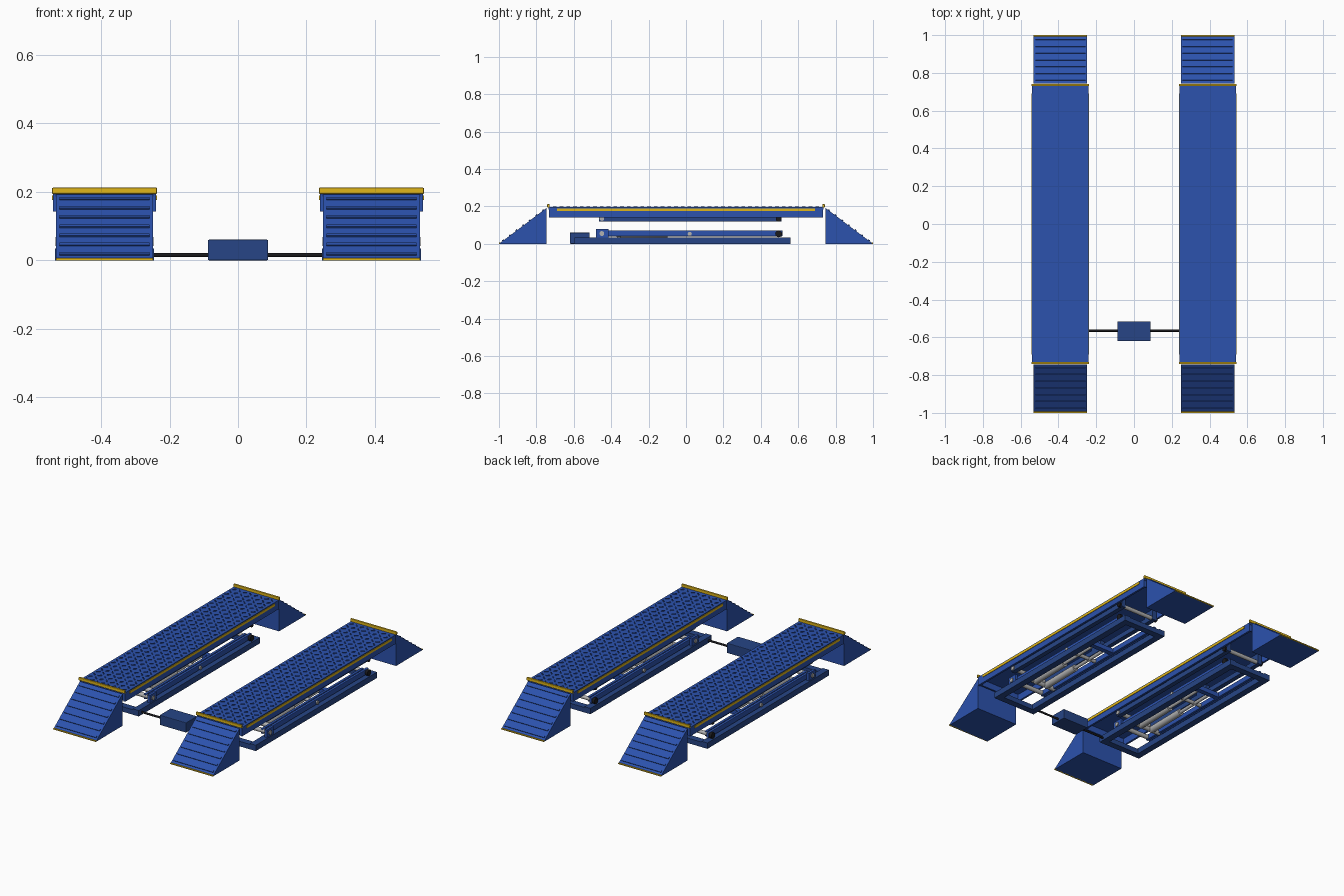
import bpy, bmesh, math
from mathutils import Matrix, Vector

if "Cube" in bpy.data.objects:
    bpy.data.objects.remove(bpy.data.objects["Cube"])


def material(name, col):
    m = bpy.data.materials.new(name)
    m.diffuse_color = (*col, 1)
    m.use_nodes = True
    m.node_tree.nodes["Principled BSDF"].inputs["Base Color"].default_value = m.diffuse_color
    return m


BLUE = material("blue_paint", (0.025, 0.085, 0.42))
NAVY = material("dark_blue_paint", (0.02, 0.06, 0.24))
YELLOW = material("yellow_paint", (0.75, 0.47, 0.01))
STEEL = material("steel", (0.45, 0.45, 0.45))
BLACK = material("black_rubber", (0.01, 0.01, 0.012))


def finish(name, bm, mat, bevel=0.0, smooth=False):
    me = bpy.data.meshes.new(name)
    bmesh.ops.recalc_face_normals(bm, faces=bm.faces)
    bm.to_mesh(me)
    bm.free()
    me.materials.append(mat)
    ob = bpy.data.objects.new(name, me)
    bpy.context.collection.objects.link(ob)
    if bevel:
        mod = ob.modifiers.new("bevel", "BEVEL")
        mod.width, mod.segments = bevel, 2
    if smooth:
        bpy.context.view_layer.objects.active = ob
        ob.select_set(True)
        bpy.ops.object.shade_smooth_by_angle(angle=math.radians(35))
        ob.select_set(False)
    return ob


def add_box(bm, x, y, z, rot=Matrix()):
    """x, y, z are (low, high) ranges; rot turns the box about its own centre"""
    c = Vector(((x[0] + x[1]) / 2, (y[0] + y[1]) / 2, (z[0] + z[1]) / 2))
    s = Matrix.Diagonal((x[1] - x[0], y[1] - y[0], z[1] - z[0], 1))
    bmesh.ops.create_cube(bm, size=1, matrix=Matrix.Translation(c) @ rot @ s)


def boxes(name, mat, *ranges, bevel=0.0):
    bm = bmesh.new()
    for r in ranges:
        add_box(bm, *r)
    return finish(name, bm, mat, bevel)


def rod(name, mat, a, b, r, sides=20):
    a, b = Vector(a), Vector(b)
    bm = bmesh.new()
    m = Matrix.Translation((a + b) / 2) @ (b - a).to_track_quat("Z", "Y").to_matrix().to_4x4()
    bmesh.ops.create_cone(bm, cap_ends=True, segments=sides, radius1=r, radius2=r,
                          depth=(b - a).length, matrix=m)
    return finish(name, bm, mat, smooth=True)


def both(cx, lo, hi):
    """mirrored pair of x ranges about the runway centre"""
    return [(cx + lo, cx + hi), (cx - hi, cx - lo)]


def ramp(tag, cx, s):
    # solid wedge, s = +1 rear, -1 front
    bm = bmesh.new()
    prof = [(0.745, 0), (0.995, 0), (0.995, 0.004), (0.745, 0.192)]
    vs = [bm.verts.new((cx - 0.142, s * y, z)) for y, z in prof]
    f = bm.faces.new(vs)
    ex = bmesh.ops.extrude_face_region(bm, geom=[f])
    bmesh.ops.translate(bm, vec=(0.284, 0, 0),
                        verts=[v for v in ex["geom"] if isinstance(v, bmesh.types.BMVert)])
    finish(tag + "_ramp", bm, BLUE)
    # raised grip bars across the slope
    bm = bmesh.new()
    slope = Matrix.Rotation(-s * math.atan2(0.188, 0.25), 4, "X")
    for i in range(7):
        t = (i + 0.5) / 7
        y, z = s * (0.745 + 0.25 * t), 0.192 - 0.188 * t
        add_box(bm, (cx - 0.132, cx + 0.132), (y - 0.005, y + 0.005), (z - 0.005, z + 0.005), slope)
    finish(tag + "_ramp_grip_bars", bm, BLUE)
    boxes(tag + "_ramp_toe", YELLOW,
          ((cx - 0.142, cx + 0.142), sorted((s * 0.99, s * 1.0)), (0, 0.006)))


def runway(tag, cx):
    W = (cx - 0.15, cx + 0.15)
    # deck and side skirts
    boxes(tag + "_deck", BLUE, (W, (-0.735, 0.735), (0.184, 0.196)))
    boxes(tag + "_side_skirts", BLUE,
          *[(x, (-0.732, 0.732), (0.142, 0.19)) for x in both(cx, 0.138, 0.15)])
    boxes(tag + "_end_plates", BLUE,
          *[((cx - 0.138, cx + 0.138), y, (0.145, 0.184)) for y in ((-0.732, -0.722), (0.722, 0.732))])
    boxes(tag + "_side_stripes", YELLOW,
          *[(x, (-0.69, 0.69), (0.176, 0.19)) for x in both(cx, 0.15, 0.153)])
    boxes(tag + "_end_lips", YELLOW,
          *[((cx - 0.153, cx + 0.153), y, (0.194, 0.212)) for y in ((-0.742, -0.73), (0.73, 0.742))],
          bevel=0.002)

    # tread plate lozenges in alternating directions
    bm = bmesh.new()
    for i in range(40):
        for j in range(8):
            x, y = cx + (j - 3.5) * 0.036, (i - 19.5) * 0.036
            a = math.radians(45 if (i + j) % 2 else -45)
            add_box(bm, (x - 0.011, x + 0.011), (y - 0.003, y + 0.003), (0.195, 0.2),
                    Matrix.Rotation(a, 4, "Z"))
    finish(tag + "_tread_pattern", bm, BLUE)

    for name, s in (("front", -1), ("rear", 1)):
        ramp(tag + "_" + name, cx, s)

    # base frame on the floor
    boxes(tag + "_base_frame", NAVY,
          *[(x, (-0.595, 0.56), (0, 0.035)) for x in both(cx, 0.105, 0.145)],
          *[((cx - 0.105, cx + 0.105), y, (0, 0.03)) for y in ((-0.595, -0.555), (0.52, 0.56))])
    boxes(tag + "_pivot_brackets", BLUE,
          *[(x, (-0.48, -0.415), (0.03, 0.08)) for x in both(cx, 0.124, 0.138)])

    # folded scissor arms
    boxes(tag + "_outer_arms", BLUE,
          *[(x, (-0.46, 0.515), (0.04, 0.072)) for x in both(cx, 0.106, 0.122)], bevel=0.003)
    boxes(tag + "_inner_arms", BLUE,
          *[(x, (-0.46, 0.5), (0.038, 0.07)) for x in both(cx, 0.084, 0.1)], bevel=0.003)
    # guide rails under the deck
    boxes(tag + "_upper_rails", NAVY,
          *[(x, (-0.465, 0.51), (0.12, 0.15)) for x in both(cx, 0.1, 0.128)])
    boxes(tag + "_upper_rail_mounts", NAVY,
          *[(x, y, (0.145, 0.186)) for x in both(cx, 0.1, 0.128)
            for y in ((-0.465, -0.4), (-0.03, 0.05), (0.44, 0.51))])

    # cross shafts and rollers
    for name, y, z, w, r in (("front_pivot_shaft", -0.45, 0.055, 0.143, 0.013),
                             ("centre_pivot_shaft", 0.02, 0.053, 0.13, 0.011),
                             ("rear_roller_shaft", 0.495, 0.055, 0.13, 0.011),
                             ("upper_front_shaft", -0.45, 0.136, 0.134, 0.013),
                             ("upper_rear_shaft", 0.495, 0.134, 0.132, 0.012),
                             ("cylinder_lower_shaft", -0.36, 0.045, 0.1, 0.014)):
        rod(f"{tag}_{name}", STEEL, (cx - w, y, z), (cx + w, y, z), r)
    for k, x in enumerate(both(cx, 0.122, 0.138)):
        rod(f"{tag}_lower_roller_{k}", BLACK, (x[0], 0.495, 0.053), (x[1], 0.495, 0.053), 0.018)
        rod(f"{tag}_upper_roller_{k}", BLACK, (x[0], 0.495, 0.134), (x[1], 0.495, 0.134), 0.015)

    # hydraulic cylinders
    for k, dx in enumerate((-0.04, 0.04)):
        rod(f"{tag}_cylinder_{k}", STEEL, (cx + dx, -0.36, 0.045), (cx + dx, -0.1, 0.048), 0.02)
        rod(f"{tag}_piston_rod_{k}", STEEL, (cx + dx, -0.1, 0.048), (cx + dx, 0.16, 0.052), 0.01)
    boxes(tag + "_piston_crossbar", BLUE, ((cx - 0.09, cx + 0.09), (0.15, 0.18), (0.038, 0.066)))

    # hose to the power box
    s = 1 if cx > 0 else -1
    rod(tag + "_hose", BLACK, (s * 0.08, -0.565, 0.015), (s * 0.3, -0.565, 0.015), 0.006, 12)


runway("left", -0.39)
runway("right", 0.39)

# central power box
boxes("power_box", NAVY, ((-0.088, 0.088), (-0.62, -0.515), (0, 0.06)), bevel=0.003)
